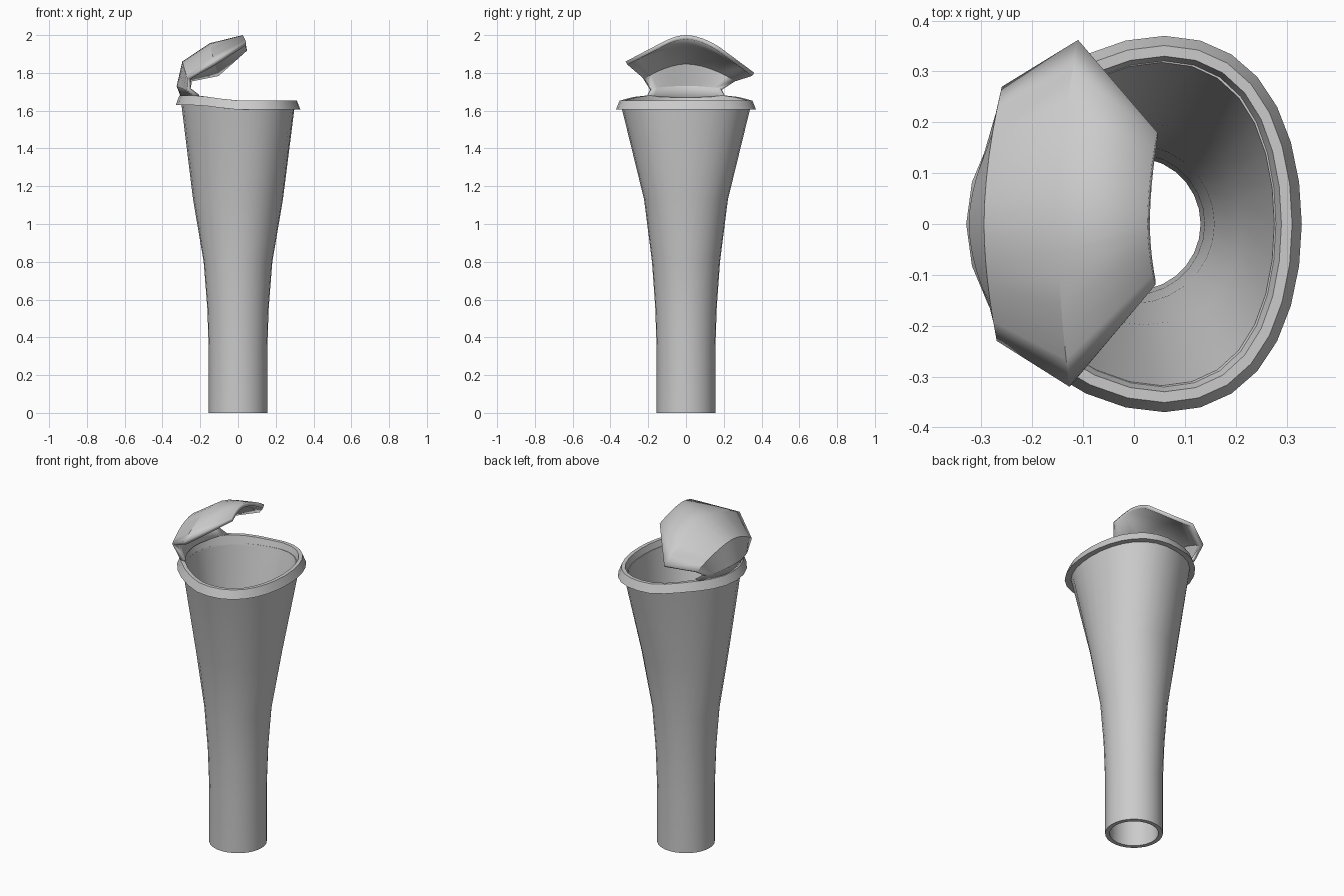
import bpy, bmesh, math

if "Cube" in bpy.data.objects:
    bpy.data.objects.remove(bpy.data.objects["Cube"])

def finish(name, bm, angle):
    bmesh.ops.recalc_face_normals(bm, faces=bm.faces)
    me = bpy.data.meshes.new(name)
    bm.to_mesh(me)
    bm.free()
    ob = bpy.data.objects.new(name, me)
    bpy.context.collection.objects.link(ob)
    bpy.ops.object.select_all(action='DESELECT')
    ob.select_set(True)
    bpy.context.view_layer.objects.active = ob
    bpy.ops.object.shade_smooth_by_angle(angle=math.radians(angle))
    return ob

def egg_loft(name, rings, n=28):
    """Closed wall of egg-shaped rings: z, x radius, y radius, egg shift, rear lift."""
    bm = bmesh.new()
    loops = []
    for z, rx, ry, egg, lift in rings:
        loop = []
        for i in range(n):
            t = 2 * math.pi * i / n
            x = rx * math.cos(t) + egg * math.sin(t) ** 2
            rear = min(1, max(0, (-x - 0.03) / 0.17))
            loop.append(bm.verts.new((x, ry * math.sin(t), z + lift * rear)))
        loops.append(loop)
    for a, b in zip(loops, loops[1:] + loops[:1]):
        for i in range(n):
            j = (i + 1) % n
            bm.faces.new((a[i], a[j], b[j], b[i]))
    return finish(name, bm, 30)

# Hollow flaring tube
outer = [(0, .155, .155, 0, 0), (.33, .155, .155, 0, 0), (.56, .163, .163, 0, 0),
         (.8, .182, .18, 0, 0), (1.13, .238, .222, .02, 0), (1.62, .30, .342, .055, .015)]
inner = [(z, rx - .024, ry - .024, e, l) for z, rx, ry, e, l in reversed(outer)]
egg_loft("pitcher_tube", outer + inner)

# Bevelled lip around the mouth, raised at the rear
egg_loft("mouth_lip", [(1.607, .33, .37, .06, .022), (1.655, .311, .351, .06, .024),
                       (1.655, .29, .33, .06, .024), (1.607, .275, .317, .058, .022)])

# Arched hood: rows of (centre x, z), (+y edge), (-y edge)
rows = [((-.30, 1.665), (-.22, .21, 1.67), (-.22, -.21, 1.67)),
        ((-.325, 1.73), (-.27, .19, 1.71), (-.27, -.19, 1.71)),
        ((-.295, 1.86), (-.26, .27, 1.765), (-.27, -.23, 1.775)),
        ((-.15, 1.957), (-.11, .362, 1.80), (-.127, -.32, 1.86)),
        ((.026, 2.0), (.046, .18, 1.935), (.042, -.12, 1.965))]
cols = 12
bm = bmesh.new()
grid = []
for (cx, cz), pos, neg in rows:
    row = []
    for i in range(cols + 1):
        u = 2 * i / cols - 1
        e = pos if u > 0 else neg
        k = abs(u) ** 1.8
        row.append(bm.verts.new((cx + (e[0] - cx) * k, e[1] * abs(u), cz + (e[2] - cz) * k)))
    grid.append(row)
for a, b in zip(grid, grid[1:]):
    for i in range(cols):
        bm.faces.new((a[i], b[i], b[i + 1], a[i + 1]))
hood = finish("hood", bm, 25)
if sum(p.normal.z for p in hood.data.polygons) < 0:
    hood.data.flip_normals()
mod = hood.modifiers.new("thickness", 'SOLIDIFY')
mod.thickness = .022
mod.offset = -1
